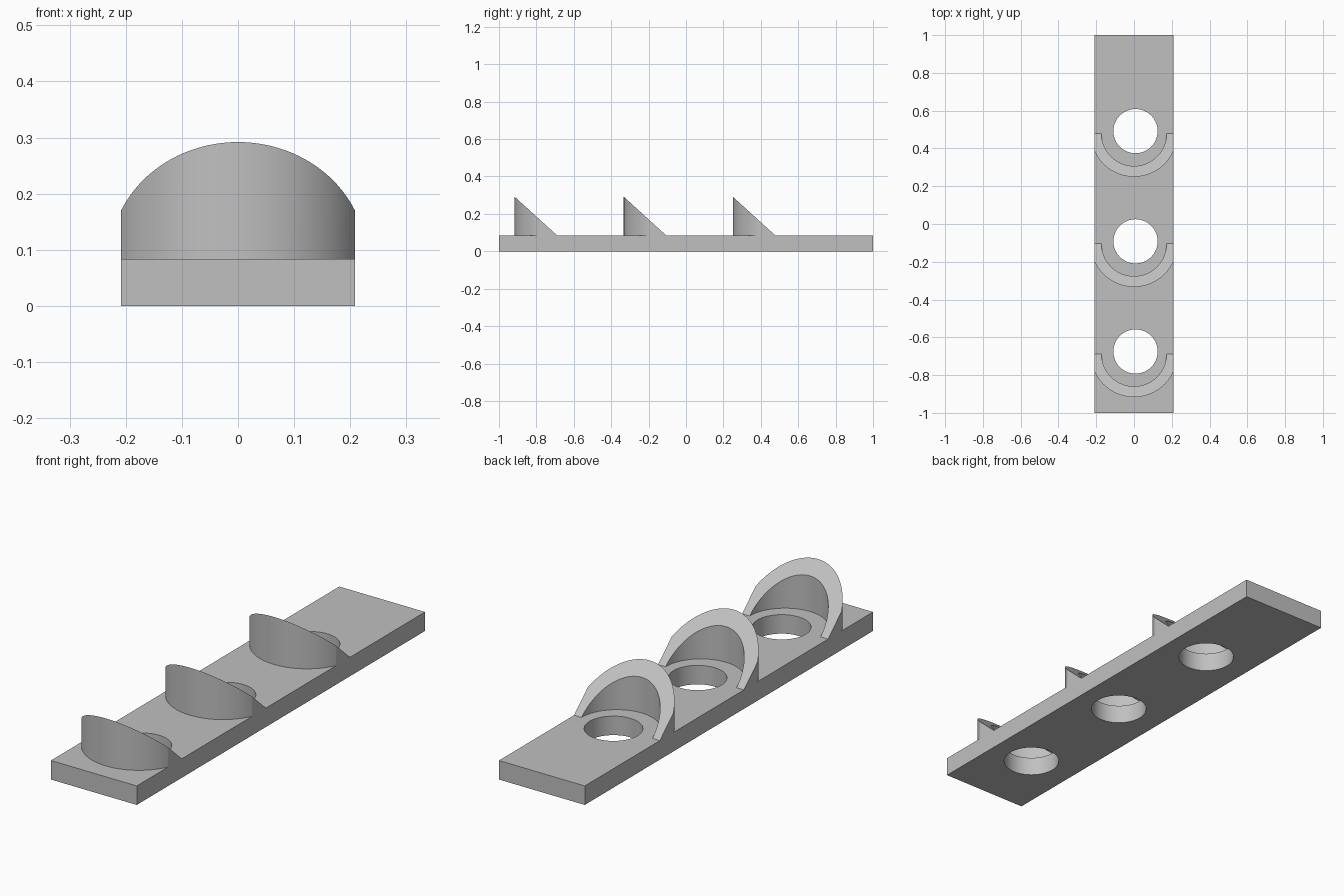
import bpy, bmesh
from math import acos, cos, sin, pi

HALF_W, BASE_H, PEAK = 0.2085, 0.0835, 0.292
R_OUT, R_IN = 0.229, 0.172
HOLE_R, HOLE_X, HOLE_SHIFT = 0.117, 0.008, 0.0125
PITCH, FIRST = 0.5833, -0.6875
CENTRES = [FIRST + i * PITCH for i in range(3)]

if "Cube" in bpy.data.objects:
    bpy.data.objects.remove(bpy.data.objects["Cube"], do_unlink=True)

grey = bpy.data.materials.new("light_grey")
grey.use_nodes = True
COLOUR = (0.53, 0.53, 0.53, 1)
grey.diffuse_color = COLOUR
grey.node_tree.nodes["Principled BSDF"].inputs["Base Color"].default_value = COLOUR


def smooth(ob):
    bpy.ops.object.select_all(action="DESELECT")
    ob.select_set(True)
    bpy.context.view_layer.objects.active = ob
    bpy.ops.object.shade_smooth_by_angle(angle=pi / 6)


# Flat base plate
bpy.ops.mesh.primitive_cube_add(size=1, location=(0, 0, BASE_H / 2))
plate = bpy.context.object
plate.name = "base_plate"
plate.scale = (2 * HALF_W, 2, BASE_H)
bpy.ops.object.transform_apply(location=True, rotation=False, scale=True)
plate.data.materials.append(grey)

# Round through holes
for i, cy in enumerate(CENTRES):
    bpy.ops.mesh.primitive_cylinder_add(
        vertices=96, radius=HOLE_R, depth=1, location=(HOLE_X, cy + HOLE_SHIFT, 0))
    cutter = bpy.context.object
    cutter.name = f"hole_cutter_{i + 1}"
    cutter.data.materials.append(grey)
    cut = plate.modifiers.new("hole", "BOOLEAN")
    cut.operation, cut.solver, cut.object = "DIFFERENCE", "EXACT", cutter
    bpy.context.view_layer.objects.active = plate
    bpy.ops.object.modifier_apply(modifier=cut.name)
    bpy.data.objects.remove(cutter, do_unlink=True)
smooth(plate)


# Half-round hood: curved wall with a sloping top, trimmed to the plate width
def make_hood(name, cy):
    corner = acos(HALF_W / R_OUT)
    angles = sorted([pi + pi * k / 64 for k in range(65)] + [pi + corner, 2 * pi - corner])
    bm = bmesh.new()
    rings = []
    for a in angles:
        reach = min(R_OUT, HALF_W / max(abs(cos(a)), 0.001))
        ring = []
        for r, top in ((R_IN, 0), (reach, 0), (reach, 1), (R_IN, 1)):
            y = r * sin(a)
            rise = (PEAK - BASE_H) * max(0, -y) / R_OUT
            ring.append(bm.verts.new((r * cos(a), cy + y, BASE_H + top * rise)))
        rings.append(ring)
    for p, q in zip(rings, rings[1:]):
        for j in range(4):
            k = (j + 1) % 4
            bm.faces.new((p[j], p[k], q[k], q[j]))
    bmesh.ops.remove_doubles(bm, verts=bm.verts, dist=0.00001)
    bmesh.ops.recalc_face_normals(bm, faces=bm.faces)
    mesh = bpy.data.meshes.new(name)
    bm.to_mesh(mesh)
    bm.free()
    mesh.materials.append(grey)
    ob = bpy.data.objects.new(name, mesh)
    bpy.context.collection.objects.link(ob)
    smooth(ob)


for i, cy in enumerate(CENTRES):
    make_hood(f"hood_{i + 1}", cy)
